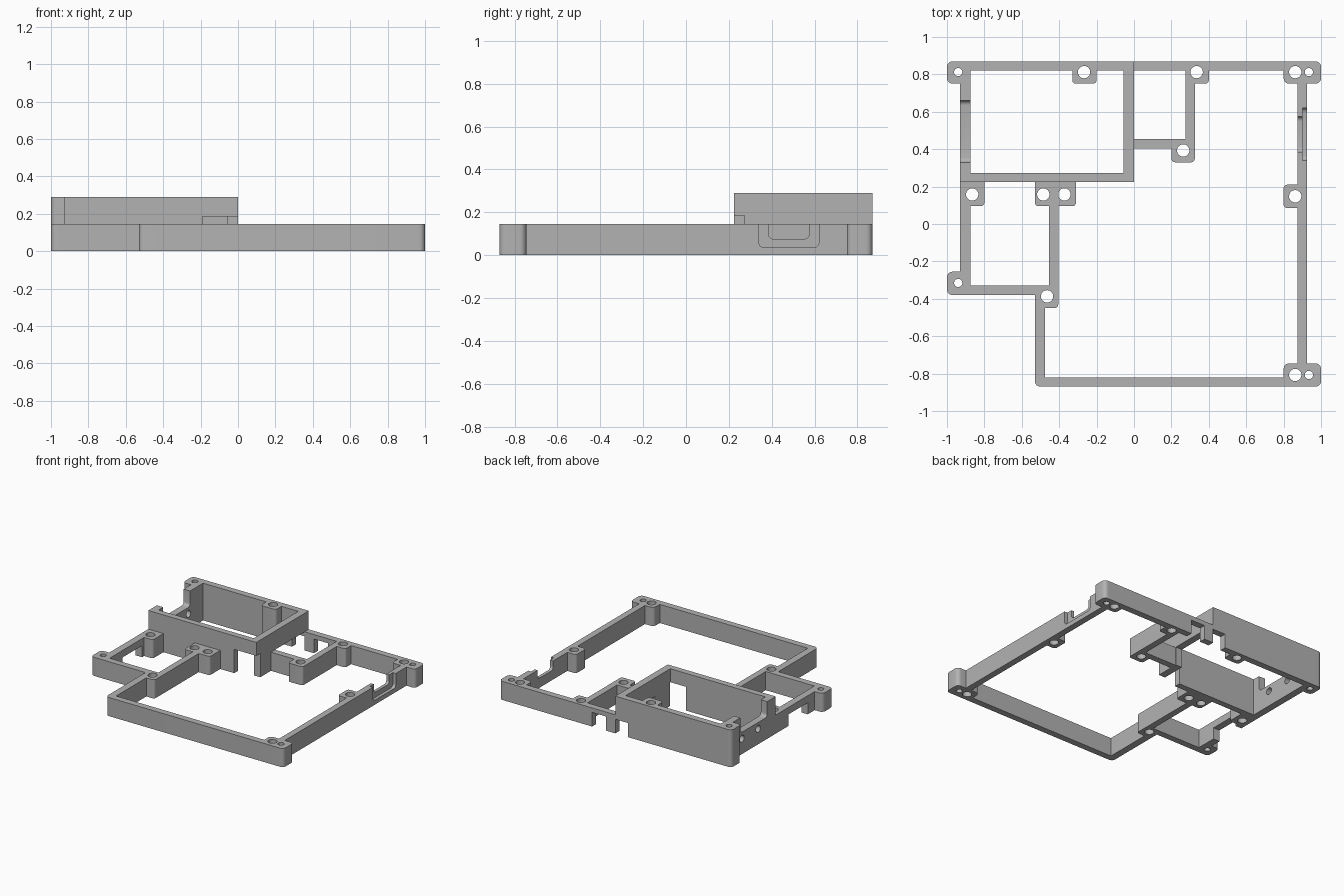
import bpy, bmesh, math
from mathutils import Matrix

cube = bpy.data.objects.get("Cube")
if cube:
    bpy.data.objects.remove(cube, do_unlink=True)

grey = bpy.data.materials.new("plain_grey")
grey.use_nodes = True
tint = (0.45, 0.45, 0.45, 1)
grey.diffuse_color = tint
grey.node_tree.nodes["Principled BSDF"].inputs["Base Color"].default_value = tint

LOW, HIGH = 0.145, 0.29


def to_object(name, bm):
    mesh = bpy.data.meshes.new(name)
    bm.to_mesh(mesh)
    bm.free()
    mesh.materials.append(grey)
    obj = bpy.data.objects.new(name, mesh)
    bpy.context.collection.objects.link(obj)
    return obj


def block(x0, x1, y0, y1, z0, z1, corners="", r=0.02, axis=2):
    """Box with chosen corners rounded, e.g. 'LB' for the left back one.
    For axis 0 the letters L/R mean low/high y and F/B mean low/high z."""
    bm = bmesh.new()
    bmesh.ops.create_cube(bm, size=1)
    size = (x1 - x0, y1 - y0, z1 - z0)
    mid = ((x0 + x1) / 2, (y0 + y1) / 2, (z0 + z1) / 2)
    a, b = (0, 1) if axis == 2 else (1, 2)
    picked = []
    for e in bm.edges:
        v, w = e.verts[0].co, e.verts[1].co
        if abs(v[axis] - w[axis]) > 0.5:
            key = ("L" if v[a] < 0 else "R") + ("F" if v[b] < 0 else "B")
            if key in corners.split():
                picked.append(e)
    for v in bm.verts:
        v.co = [v.co[i] * size[i] + mid[i] for i in range(3)]
    if picked:
        bmesh.ops.bevel(bm, geom=picked, offset=r, segments=6, profile=0.5,
                        affect='EDGES')
    return to_object("helper", bm)


def drill(x, y, z, r, depth, sideways=False):
    bm = bmesh.new()
    bmesh.ops.create_cone(bm, cap_ends=True, segments=32, radius1=r, radius2=r,
                          depth=depth)
    turn = Matrix.Rotation(math.pi / 2, 4, 'Y') if sideways else Matrix()
    bmesh.ops.transform(bm, matrix=Matrix.Translation((x, y, z)) @ turn,
                        verts=bm.verts)
    return to_object("helper", bm)


def assemble(name, solids, cutters):
    """Unite the solids, subtract the cutters, and keep one clean mesh."""
    body = solids[0]
    body.name = name
    steps = [(s, 'UNION') for s in solids[1:]] + [(c, 'DIFFERENCE') for c in cutters]
    for other, mode in steps:
        other.hide_render = True
        mod = body.modifiers.new(mode, 'BOOLEAN')
        mod.object, mod.operation, mod.solver = other, mode, 'EXACT'
    graph = bpy.context.evaluated_depsgraph_get()
    mesh = bpy.data.meshes.new_from_object(body.evaluated_get(graph))
    body.modifiers.clear()
    body.data = mesh
    mesh.name = name
    for other, _ in steps:
        bpy.data.objects.remove(other, do_unlink=True)
    bpy.ops.object.select_all(action='DESELECT')
    body.select_set(True)
    bpy.context.view_layer.objects.active = body
    bpy.ops.object.shade_smooth_by_angle(angle=math.radians(30))


def low(x0, x1, y0, y1, corners="", r=0.02):
    return block(x0, x1, y0, y1, 0, LOW, corners, r)


def high(x0, x1, y0, y1, corners="", r=0.02):
    return block(x0, x1, y0, y1, 0, HIGH, corners, r)


# Low frame: outer walls, inner walls, then corner blocks and screw tabs
low_solids = [
    low(0, 0.95, 0.82, 0.87),
    low(0.875, 0.925, -0.83, 0.83),
    low(-0.53, 0.95, -0.87, -0.82, "LF", 0.03),
    low(-0.53, -0.475, -0.84, -0.36),
    low(-0.96, -0.42, -0.38, -0.33),
    low(-0.455, -0.405, -0.42, 0.225),
    low(-0.93, -0.875, -0.36, 0.225),
    low(0, 0.3, 0.405, 0.455),
    low(0.275, 0.325, 0.36, 0.85),
    low(0.8, 1, 0.75, 0.87, "RB RF LF", 0.03),
    low(0.8, 1, -0.87, -0.745, "RB RF LB", 0.03),
    low(0.8, 0.9, 0.085, 0.21, "LF LB"),
    low(0.2, 0.325, 0.33, 0.43, "LF RF"),
    low(0.3, 0.4, 0.75, 0.84, "RF"),
    low(-0.53, -0.405, -0.45, -0.33, "RF LB"),
    low(-1, -0.9, -0.38, -0.255, "LF LB", 0.03),
    low(-0.93, -0.8, 0.095, 0.225, "RF"),
    low(-0.53, -0.31, 0.095, 0.225, "LF RF"),
]
big_holes = [(0.862, 0.812), (0.862, -0.807), (0.862, 0.148), (0.263, 0.393),
             (0.335, 0.812), (-0.465, -0.387), (-0.865, 0.158),
             (-0.485, 0.158), (-0.372, 0.158)]
small_holes = [(0.935, 0.812), (0.935, -0.807), (-0.94, -0.315)]
low_cuts = [drill(x, y, 0.1, 0.033, 0.5) for x, y in big_holes]
low_cuts += [drill(x, y, 0.1, 0.022, 0.5) for x, y in small_holes]
low_cuts += [
    # stepped recess in the right wall
    block(0.9, 0.95, 0.34, 0.62, 0.035, 0.2, "LF RF", 0.025, 0),
    block(0.85, 0.91, 0.385, 0.575, 0.075, 0.2, "LF RF", 0.025, 0),
    # cable slots under the back wall and the left wall
    block(0.08, 0.2, 0.8, 0.9, -0.1, 0.11),
    block(-0.95, -0.85, -0.17, 0.07, -0.1, 0.09),
]
assemble("low_frame", low_solids, low_cuts)

# Raised tray: four tall walls, the corner block and one tab
tray_solids = [
    high(-0.96, 0, 0.82, 0.87),
    high(-0.055, 0, 0.225, 0.85),
    high(-0.93, -0.03, 0.225, 0.272),
    high(-0.93, -0.875, 0.24, 0.85),
    high(-1, -0.875, 0.75, 0.87, "LB LF RF", 0.03),
    high(-0.33, -0.2, 0.75, 0.84, "LF RF"),
]
tray_cuts = [
    drill(-0.267, 0.812, 0.1, 0.033, 0.6),
    drill(-0.94, 0.812, 0.1, 0.022, 0.6),
    drill(-0.9, 0.64, 0.12, 0.027, 0.15, True),
    drill(-0.9, 0.44, 0.12, 0.027, 0.15, True),
    # dip in the left wall
    block(-0.97, -0.83, 0.33, 0.66, 0.17, 0.4, "LF RF", 0.025, 0),
    # slots under the front corner, the inner wall and the back wall
    block(-0.19, 0.05, 0.2, 0.274, -0.1, 0.185),
    block(-0.07, 0.05, 0.46, 0.82, -0.1, LOW),
    block(-0.11, 0.05, 0.8, 0.9, -0.1, 0.11),
]
assemble("raised_tray", tray_solids, tray_cuts)
